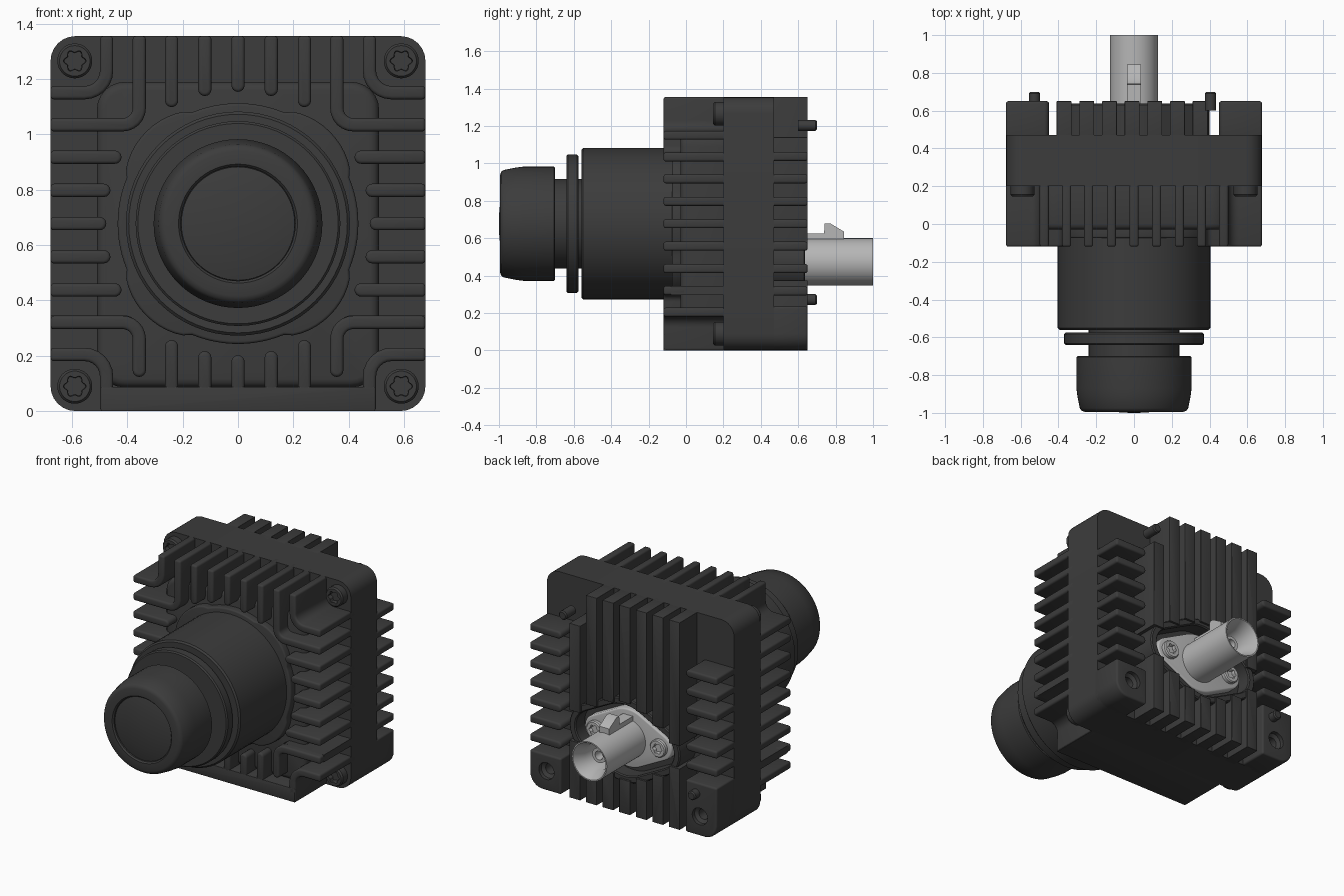
import bpy, bmesh, math
from math import sin, cos, pi, radians

cube = bpy.data.objects.get("Cube")
if cube:
    bpy.data.objects.remove(cube, do_unlink=True)

CZ = 0.6775   # height of the lens axis
H = 0.6775    # half width of the housing
W = 0.048     # cooling fin thickness


def material(name, col):
    m = bpy.data.materials.new(name)
    m.use_nodes = True
    m.diffuse_color = (*col, 1)
    b = m.node_tree.nodes["Principled BSDF"]
    b.inputs["Base Color"].default_value = (*col, 1)
    b.inputs["Roughness"].default_value = 0.6
    return m


DARK = material("dark grey metal", (0.045, 0.045, 0.045))
GREY = material("light grey metal", (0.47, 0.47, 0.47))


def loft(name, rings, mat=DARK, bevel=0.0):
    """Skin a closed solid through rings of points, capping both ends."""
    bm = bmesh.new()
    vs = [[bm.verts.new(p) for p in r] for r in rings]
    n = len(rings[0])
    for a, b in zip(vs, vs[1:]):
        for i in range(n):
            j = (i + 1) % n
            bm.faces.new((a[i], a[j], b[j], b[i]))
    bm.faces.new(vs[0])
    bm.faces.new(vs[-1])
    bmesh.ops.recalc_face_normals(bm, faces=bm.faces)
    if bevel:
        edges = [e for e in bm.edges if e.calc_face_angle(0) > radians(35)]
        bmesh.ops.bevel(bm, geom=edges, offset=bevel, segments=3, profile=0.5,
                        affect='EDGES', clamp_overlap=True)
    me = bpy.data.meshes.new(name)
    bm.to_mesh(me)
    bm.free()
    me.materials.append(mat)
    ob = bpy.data.objects.new(name, me)
    bpy.context.collection.objects.link(ob)
    smooth(ob)
    return ob


def smooth(ob):
    bpy.ops.object.select_all(action='DESELECT')
    ob.select_set(True)
    bpy.context.view_layer.objects.active = ob
    bpy.ops.object.shade_smooth_by_angle(angle=radians(38))


def prism(name, pts, y0, y1, mat=DARK, bevel=0.0, cz=CZ):
    """Extrude an x-z outline along y; z is measured from cz."""
    return loft(name, [[(x, y, cz + z) for x, z in pts] for y in (y0, y1)], mat, bevel)


def lathe(name, prof, x=0.0, z=CZ, mat=DARK, n=64):
    """Revolve (radius, y[, lobe depth]) about an axis along y."""
    rings = []
    for r, y, *w in prof:
        k = w[0] if w else 0
        ts = [2 * pi * i / n for i in range(n)]
        rings.append([(x + r * (1 + k * cos(6 * t)) * cos(t), y,
                       z + r * (1 + k * cos(6 * t)) * sin(t)) for t in ts])
    return loft(name, rings, mat)


def arc(cx, cz, r, a0, a1, n=6):
    return [(cx + r * cos(radians(a0 + (a1 - a0) * i / n)),
             cz + r * sin(radians(a0 + (a1 - a0) * i / n))) for i in range(n + 1)]


def rrect(x0, x1, z0, z1, radii):
    """Rectangle with radii for the corners ++, -+, --, +-."""
    a, b, c, d = [max(r, 0.002) for r in radii]
    return (arc(x1 - a, z1 - a, a, 0, 90) + arc(x0 + b, z1 - b, b, 90, 180)
            + arc(x0 + c, z0 + c, c, 180, 270) + arc(x1 - d, z0 + d, d, 270, 360))


def strip(path, w, round_end=True):
    """Outline of constant width along a path, with a rounded far end."""
    left, right = [], []
    for i, p in enumerate(path):
        a, b = path[max(i - 1, 0)], path[min(i + 1, len(path) - 1)]
        l = math.hypot(b[0] - a[0], b[1] - a[1])
        nx, nz = -(b[1] - a[1]) / l * w / 2, (b[0] - a[0]) / l * w / 2
        left.append((p[0] + nx, p[1] + nz))
        right.append((p[0] - nx, p[1] - nz))
    cap = []
    if round_end:
        ang = math.degrees(math.atan2(nz, nx))
        cap = arc(*path[-1], w / 2, ang, ang - 180, 8)[1:-1]
    return left + cap + right[::-1]


def flip(pts, sx, sz):
    return [(x * sx, z * sz) for x, z in pts]


# Housing: solid middle slab, front core and bottom wall
prism("housing_slab", rrect(-H, H, -H, H, [0.09] * 4), 0.2, 0.47)
prism("front_core", rrect(-0.51, 0.51, -0.592, 0.512, [0.1] * 4), -0.03, 0.25, bevel=0.03)
prism("bottom_wall", rrect(-0.495, 0.495, -H, -0.59, [0] * 4), -0.12, 0.25, bevel=0.012)

# Raised plateau with bulges on the diagonals, around the lens barrel
plate = []
for i in range(96):
    t = 2 * pi * i / 96
    r = 0.435 + 0.035 * max(0, -cos(4 * t)) ** 0.6
    plate.append((r * cos(t), r * sin(t)))
prism("lens_plateau", plate, -0.075, 0.0, bevel=0.01)

# Front cooling fins on all four sides
ENDS = {0.0: 0.5, 0.12: 0.485, -0.12: 0.485, 0.24: 0.445, -0.24: 0.445}
for x, e in ENDS.items():
    prism("top_front_fin", strip([(x, H), (x, e)], W), -0.12, 0.25, bevel=0.012)
    prism("bottom_front_fin", strip([(x, -0.61), (x, -e)], W), -0.12, 0.0, bevel=0.012)
    for s in (-1, 1):
        prism("side_front_fin", strip([(s * H, x), (s * e, x)], W), -0.12, 0.25, bevel=0.012)

# Bent fins and the corner walls curving around each front screw
for sx in (-1, 1):
    for sz in (-1, 1):
        tail = H if sz > 0 else 0.53
        bent = [(H, 0.357)] + arc(0.417, 0.417, 0.06, 270, 180) + [(0.357, tail)]
        prism("bent_fin", flip(strip(bent, W, sz < 0), sx, sz), -0.12,
              0.25 if sz > 0 else 0.0, bevel=0.012)
        if sz < 0:
            prism("bent_fin_root", flip(strip([(H, 0.357), (0.4, 0.357)], W), sx, sz),
                  -0.08, 0.25)
        wall = [(H, 0.473)] + arc(0.555, 0.553, 0.08, 270, 180) + [(0.475, H)]
        prism("corner_wall", flip(strip(wall, W, False), sx, sz), -0.12, 0.25, bevel=0.012)
        lathe("front_screw", [(0.063, 0.21), (0.063, 0.155), (0.055, 0.145),
                              (0.036, 0.145, 0.14), (0.034, 0.175, 0.14)],
              sx * 0.59, CZ + sz * 0.588, n=48)

# Lens assembly
lathe("lens_barrel", [(0.405, 0.0), (0.405, -0.55), (0.395, -0.56), (0.33, -0.56)])
lathe("lens_neck", [(0.24, -0.5), (0.24, -0.75)])
lathe("focus_ring", [(0.24, -0.575), (0.362, -0.575), (0.37, -0.583), (0.37, -0.632),
                     (0.362, -0.64), (0.24, -0.64)])
lathe("lens_head", [(0.24, -0.7), (0.3, -0.7), (0.305, -0.705), (0.305, -0.87),
                    (0.3, -0.91), (0.287, -0.975), (0.278, -0.988), (0.262, -0.994),
                    (0.215, -0.994), (0.207, -0.985), (0.207, -0.97)])
lathe("lens_glass", [(0.207, -0.96), (0.205, -0.978), (0.17, -0.986), (0.12, -0.993),
                     (0.06, -0.9985), (0.01, -1.0)])

# Rear corner posts with countersunk screw holes: x range, z range, outer corner signs
POSTS = [(0.33, H, 0.452, H, 0), (-H, -0.45, 0.452, H, 1),
         (-H, -0.45, -H, -0.335, 2), (0.45, H, -H, -0.442, 3)]
for x0, x1, z0, z1, corner in POSTS:
    radii = [0.012] * 4
    radii[corner] = 0.09
    post = prism("rear_corner_post", rrect(x0, x1, z0, z1, radii), 0.44, 0.65, bevel=0.02)
    hx = 0.555 if corner in (0, 3) else -0.555
    hz = CZ + (0.55 if corner < 2 else -0.55)
    cutter = lathe("hole_cutter", [(0.034, 0.55), (0.034, 0.61), (0.055, 0.625),
                                   (0.055, 0.7)], hx, hz, n=32)
    cutter.hide_render = True
    mod = post.modifiers.new("hole", 'BOOLEAN')
    mod.object = cutter
    mod.solver = 'EXACT'
    bpy.context.view_layer.objects.active = post
    bpy.ops.object.modifier_apply(modifier=mod.name)
    bpy.data.objects.remove(cutter, do_unlink=True)
    smooth(post)

# Locating pins
for x, z in ((0.405, 1.203), (-0.527, 0.272)):
    lathe("locating_pin", [(0.029, 0.6), (0.029, 0.692), (0.022, 0.7)], x, z, n=24)

# Rear side fins
for k in range(-3, 4):
    for s in (-1, 1):
        if s < 0 and k == -3:
            continue
        prism("side_rear_fin", strip([(s * H, 0.12 * k), (s * 0.475, 0.12 * k)], W),
              0.44, 0.65, bevel=0.012)

# Connector outline: a centre disc blended into two screw lugs
KZ, LUG = 0.473, 0.23
PHI = math.degrees(math.acos(0.105 / LUG))


def diamond(off):
    a, b = 0.19 + off, 0.085 + off
    return (arc(LUG, 0, b, -PHI, PHI, 12) + arc(0, 0, a, PHI, 180 - PHI, 12)
            + arc(-LUG, 0, b, 180 - PHI, 180 + PHI, 12)
            + arc(0, 0, a, 180 + PHI, 360 - PHI, 12))


def half_height(x):
    """Half height of the connector wall at x."""
    x, c = abs(x), 0.105 / LUG
    if x < 0.275 * c:
        return math.sqrt(0.275 ** 2 - x * x)
    if x < LUG + 0.17 * c:
        return (0.275 - x * c) / math.sqrt(1 - c * c)
    return math.sqrt(max(0.17 ** 2 - (x - LUG) ** 2, 0))


# Rear vertical fins, broken by the connector pocket
for k in range(7):
    x = -0.37 + 0.12 * k
    h = half_height(x) - 0.022
    top = 2 * H if k < 6 else 1.14
    for z0, z1 in ((0.0, KZ - h), (KZ + h, top)):
        prism("rear_fin", rrect(x - 0.039, x + 0.039, z0, z1, [0] * 4), 0.44, 0.65,
              bevel=0.01, cz=0)

# Connector pocket, flange and its screws
rings = [(0.085, 0.45), (0.085, 0.63), (0.078, 0.637), (0.047, 0.637), (0.04, 0.63), (0.04, 0.54)]
loft("connector_pocket", [[(x, y, KZ + z) for x, z in diamond(o)] for o, y in rings])
prism("connector_flange", diamond(0), 0.5, 0.6, GREY, 0.01, KZ)
for s in (-1, 1):
    lathe("flange_screw", [(0.056, 0.58), (0.056, 0.62), (0.05, 0.627), (0.03, 0.627, 0.14),
                           (0.028, 0.605, 0.14)], s * LUG, KZ, GREY, 48)

# Connector tube, inner contact and latch key
lathe("connector_tube", [(0.127, 0.55), (0.127, 1.0), (0.119, 1.0), (0.085, 0.92),
                         (0.085, 0.8)], 0, KZ, GREY)
lathe("connector_contact", [(0.048, 0.78), (0.048, 0.9), (0.028, 0.9), (0.025, 0.84)],
      0, KZ, GREY, 32)
KEY = [(0.6, 0.56), (0.6, 0.625), (0.738, 0.625), (0.742, 0.68), (0.77, 0.68),
       (0.845, 0.635), (0.845, 0.56)]
loft("latch_key", [[(x, y, z) for y, z in KEY] for x in (-0.036, 0.036)], GREY)
